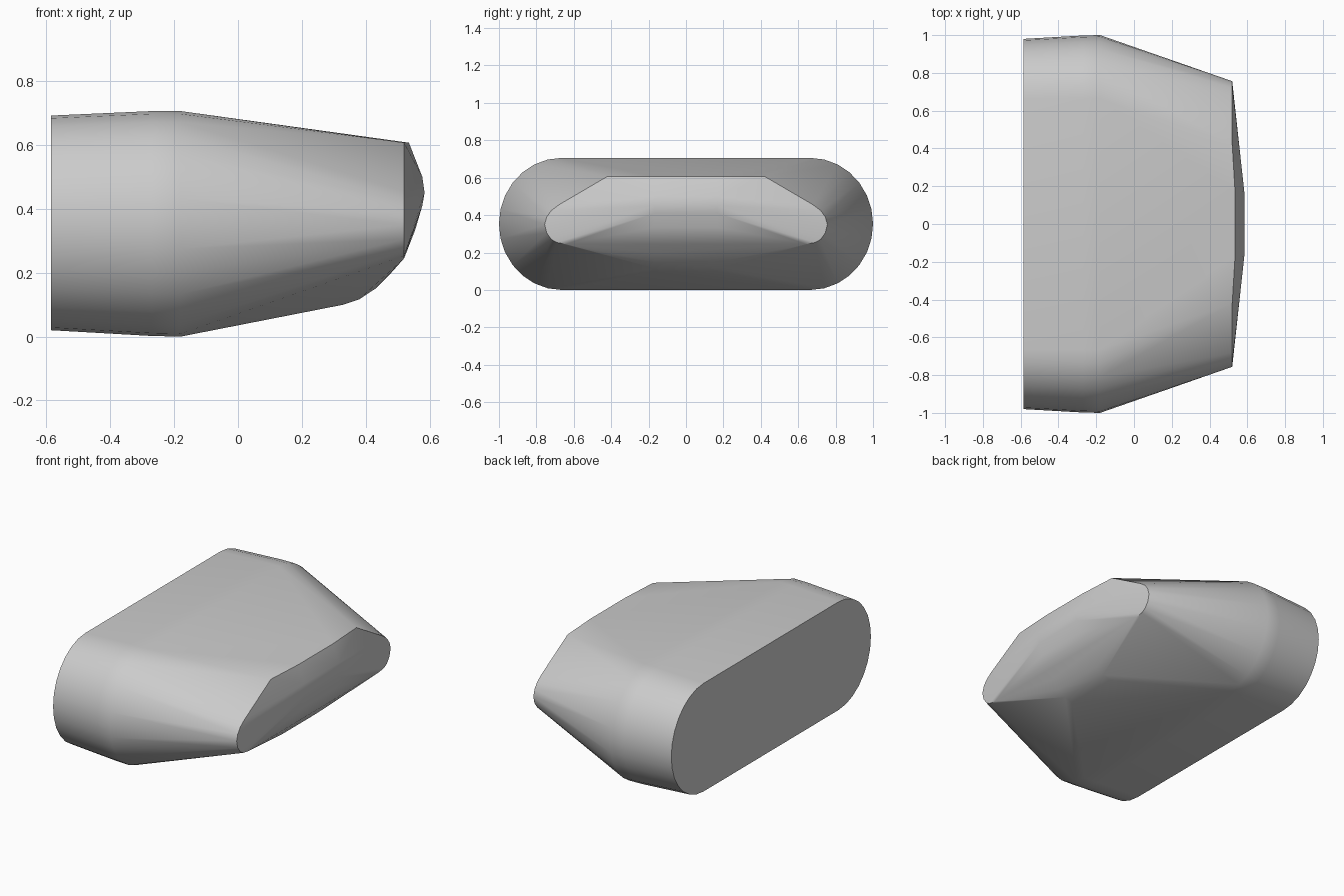
import bpy
import bmesh
from math import sin, cos, pi, radians

cube = bpy.data.objects.get("Cube")
if cube:
    bpy.data.objects.remove(cube, do_unlink=True)

# Single plain grey
grey = bpy.data.materials.new("plain grey")
grey.use_nodes = True
colour = (0.6, 0.6, 0.6, 1)
grey.diffuse_color = colour
grey.node_tree.nodes["Principled BSDF"].inputs["Base Color"].default_value = colour


def stadium(x, half_width, low, high, steps=14):
    """Half of a rounded section across x (positive y side)."""
    radius = (high - low) / 2
    flat = half_width - radius * 0.95
    return [(x, flat + radius * 0.95 * sin(pi * i / steps),
             (low + high) / 2 + radius * cos(pi * i / steps))
            for i in range(steps + 1)]


# Body sections: flat back, then the widest band
half = stadium(-0.585, 0.98, 0.02, 0.692)
half += stadium(-0.27, 0.998, 0.002, 0.706)
half += stadium(-0.18, 1.0, 0.0, 0.706)

# Rim of the nose
rim = [(0.42, 0.607), (0.68, 0.455), (0.72, 0.425), (0.745, 0.39), (0.756, 0.35),
       (0.745, 0.305), (0.72, 0.27), (0.69, 0.253), (0.64, 0.245)]
half += [(0.52, y, z) for y, z in rim]

# Curved middle of the nose, from belly up to the top edge
nose = [(0.33, 0.1), (0.38, 0.117), (0.43, 0.15), (0.48, 0.2), (0.52, 0.255),
        (0.555, 0.335), (0.577, 0.41), (0.584, 0.45), (0.577, 0.5), (0.535, 0.607)]
half += [(x, 0.17, z) for x, z in nose]

# Mirror across y and wrap a convex shell around the sections
bm = bmesh.new()
for side in (1, -1):
    for x, y, z in half:
        bm.verts.new((x, y * side, z))
hull = bmesh.ops.convex_hull(bm, input=bm.verts[:])
spare = {v for v in hull["geom_interior"] + hull["geom_unused"]
         if isinstance(v, bmesh.types.BMVert)}
bmesh.ops.delete(bm, geom=list(spare), context="VERTS")
bmesh.ops.dissolve_limit(bm, angle_limit=radians(0.5), verts=bm.verts[:], edges=bm.edges[:])
bmesh.ops.recalc_face_normals(bm, faces=bm.faces[:])

mesh = bpy.data.meshes.new("tapered_pod")
bm.to_mesh(mesh)
bm.free()
mesh.materials.append(grey)
pod = bpy.data.objects.new("tapered_pod", mesh)
bpy.context.collection.objects.link(pod)

# Smooth shading with a crisp rim and back
bpy.ops.object.select_all(action="DESELECT")
pod.select_set(True)
bpy.context.view_layer.objects.active = pod
bpy.ops.object.shade_smooth_by_angle(angle=radians(30))
